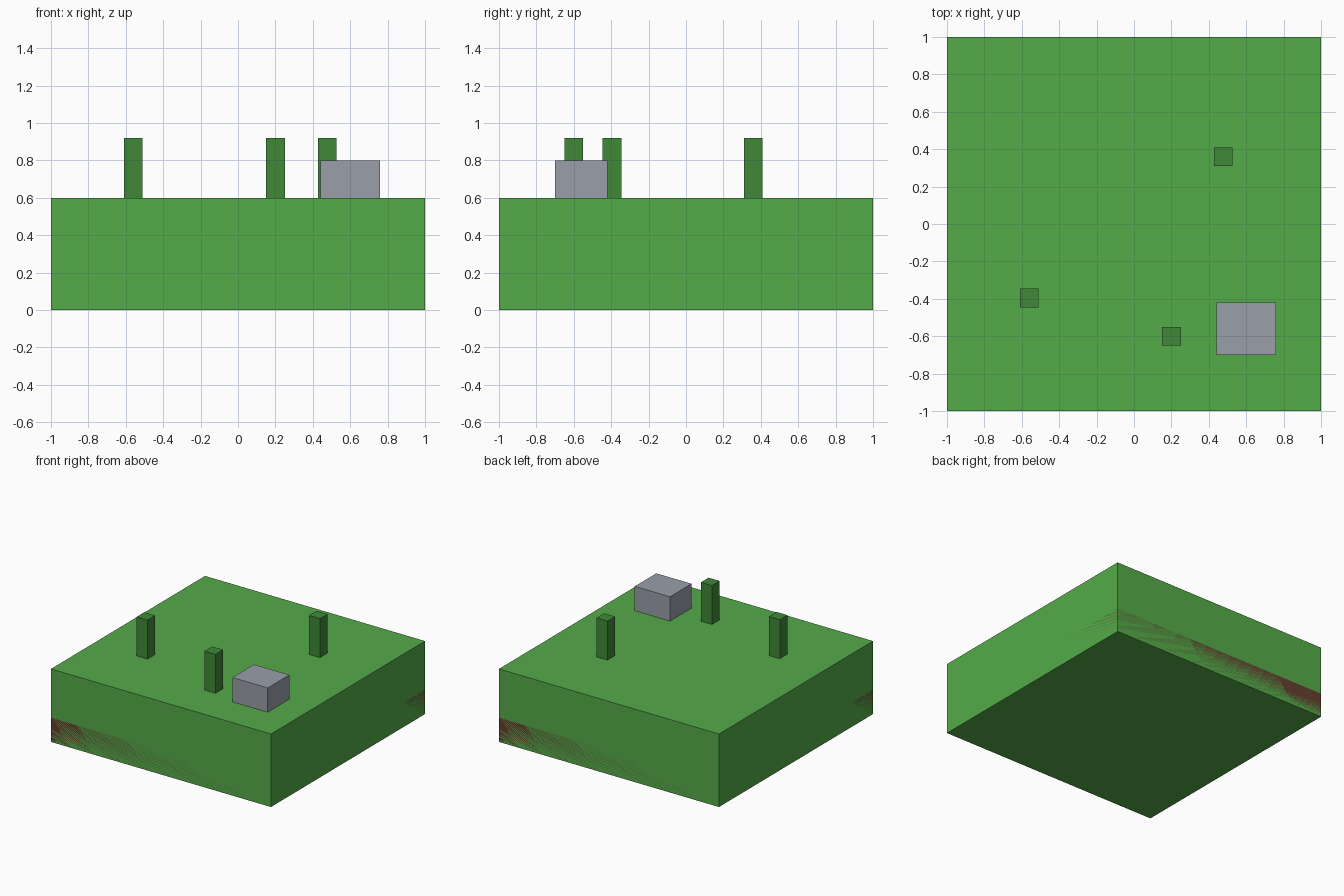
import bpy

if "Cube" in bpy.data.objects:
    bpy.data.objects.remove(bpy.data.objects["Cube"])


def material(name, rgb):
    mat = bpy.data.materials.new(name)
    mat.diffuse_color = (*rgb, 1.0)
    mat.use_nodes = True
    mat.node_tree.nodes["Principled BSDF"].inputs["Base Color"].default_value = mat.diffuse_color
    return mat


def box(name, centre, size, base, height, mat):
    """Flat-faced box standing on z = base."""
    bpy.ops.mesh.primitive_cube_add(
        size=1, location=(centre[0], centre[1], base + height / 2))
    obj = bpy.context.object
    obj.name = name
    obj.scale = (size[0], size[1], height)
    bpy.ops.object.transform_apply(location=False, rotation=False, scale=True)
    obj.data.materials.append(mat)
    return obj


grass = material("grass", (0.09, 0.41, 0.068))
dirt = material("dirt", (0.13, 0.05, 0.028))
leaf = material("dark_grass", (0.05, 0.25, 0.04))
stone = material("stone", (0.32, 0.345, 0.395))

GROUND_TOP = 0.6

# Ground tile with a dirt layer flush at its foot
box("grass_block", (0, 0), (2, 2), 0, GROUND_TOP, grass)
box("soil_layer", (0, 0), (2, 2), 0, 0.2, dirt)

# Upright grass tufts
for i, xy in enumerate([(-0.56, -0.396), (0.2, -0.6), (0.477, 0.36)], 1):
    box(f"grass_tuft_{i}", xy, (0.1, 0.1), GROUND_TOP, 0.32, leaf)

# Rock
box("rock", (0.6, -0.56), (0.32, 0.28), GROUND_TOP, 0.2, stone)
